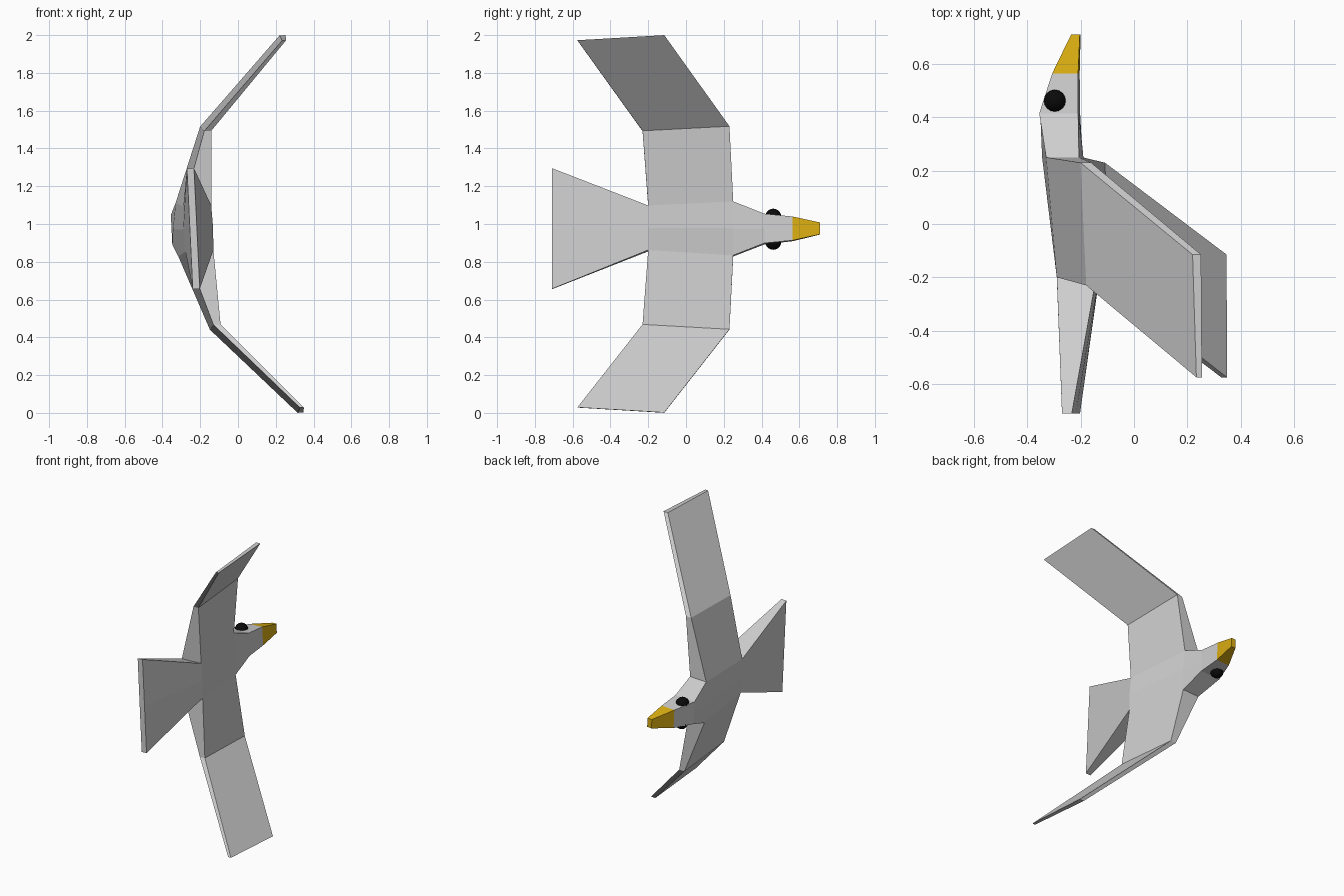
import bpy, bmesh, math
from mathutils import Matrix

if "Cube" in bpy.data.objects:
    bpy.data.objects.remove(bpy.data.objects["Cube"])

TILT = 0.048      # slight roll of the banking bird about its length
MID_Z = 0.9865    # height of the body axis


def material(name, rgb):
    m = bpy.data.materials.new(name)
    m.diffuse_color = (*rgb, 1)
    m.use_nodes = True
    m.node_tree.nodes["Principled BSDF"].inputs["Base Color"].default_value = m.diffuse_color
    return m


GREY = material("feather grey", (0.62, 0.62, 0.62))
YELLOW = material("beak yellow", (0.70, 0.42, 0.006))
BLACK = material("eye black", (0.003, 0.003, 0.003))


def place(s, y, n):
    """Bird space (span, length, depth) to world space."""
    c, t = math.cos(TILT), math.sin(TILT)
    return (n * c - s * t, y, MID_Z + s * c + n * t)


def loft(name, rings, mat, cap_start=False, cap_end=False, skip=None):
    """Join rings of bird-space points; skip(ring, side) leaves a face open."""
    bm = bmesh.new()
    vs = [[bm.verts.new(place(*p)) for p in r] for r in rings]
    k = len(rings[0])
    for i in range(len(vs) - 1):
        for j in range(k):
            if skip and skip(i, j):
                continue
            a, b = vs[i], vs[i + 1]
            bm.faces.new((a[j], a[(j + 1) % k], b[(j + 1) % k], b[j]))
    if cap_start:
        bm.faces.new(vs[0])
    if cap_end:
        bm.faces.new(vs[-1])
    bmesh.ops.recalc_face_normals(bm, faces=bm.faces)
    # open shells: make sure faces look away from the shell's middle
    mid = sum((v.co for v in bm.verts), vs[0][0].co * 0) / len(bm.verts)
    if sum((f.calc_center_median() - mid).dot(f.normal) * f.calc_area() for f in bm.faces) < 0:
        bmesh.ops.reverse_faces(bm, faces=bm.faces)
    me = bpy.data.meshes.new(name)
    bm.to_mesh(me)
    bm.free()
    me.materials.append(mat)
    ob = bpy.data.objects.new(name, me)
    bpy.context.collection.objects.link(ob)
    return ob


def section(y, s, lo, hi, lo_mid=None, hi_mid=None):
    """Six-sided body section with a shallow ridge on either side."""
    lo_mid = lo if lo_mid is None else lo_mid
    hi_mid = hi if hi_mid is None else hi_mid
    return [(s, y, lo), (0, y, lo_mid), (-s, y, lo),
            (-s, y, hi), (0, y, hi_mid), (s, y, hi)]


# Body sections from tail to beak tip
tail_end = section(-0.71, 0.32, -0.255, -0.218)
rump = section(-0.20, 0.118, -0.284, -0.136, -0.290, -0.132)
shoulder = section(0.25, 0.143, -0.323, -0.200, -0.345, -0.190)
head_back = section(0.415, 0.078, -0.352, -0.206)
head_front = section(0.565, 0.063, -0.304, -0.207)
beak_tip = section(0.71, 0.031, -0.235, -0.202)

loft("tail", [tail_end, rump], GREY, cap_start=True)
# torso sides are left open where the wings join (sides 2 and 5)
loft("body", [rump, shoulder, head_back, head_front], GREY,
     skip=lambda i, j: i == 0 and j in (2, 5))
loft("beak", [head_front, beak_tip], YELLOW, cap_end=True)


# Wings: front and back corners at root, bend and tip
def wing_ring(front, back, side):
    (sf, yf, lf, hf), (sb, yb, lb, hb) = front, back
    return [(side * sf, yf, lf), (side * sf, yf, hf),
            (side * sb, yb, hb), (side * sb, yb, lb)]


for side, label in ((1, "upper"), (-1, "lower")):
    loft(label + "_wing", [
        wing_ring((0.143, 0.25, -0.323, -0.200), (0.118, -0.20, -0.284, -0.136), side),
        wing_ring((0.538, 0.23, -0.175, -0.135), (0.513, -0.23, -0.155, -0.117), side),
        wing_ring((1.0, -0.115, 0.268, 0.300), (0.973, -0.575, 0.281, 0.302), side),
    ], GREY, cap_end=True)

    # Eye
    bm = bmesh.new()
    bmesh.ops.create_uvsphere(bm, u_segments=16, v_segments=10, radius=0.042,
                              matrix=Matrix.Translation(place(side * 0.067, 0.462, -0.294)))
    me = bpy.data.meshes.new(label + "_eye")
    bm.to_mesh(me)
    bm.free()
    me.materials.append(BLACK)
    bpy.context.collection.objects.link(bpy.data.objects.new(label + "_eye", me))
